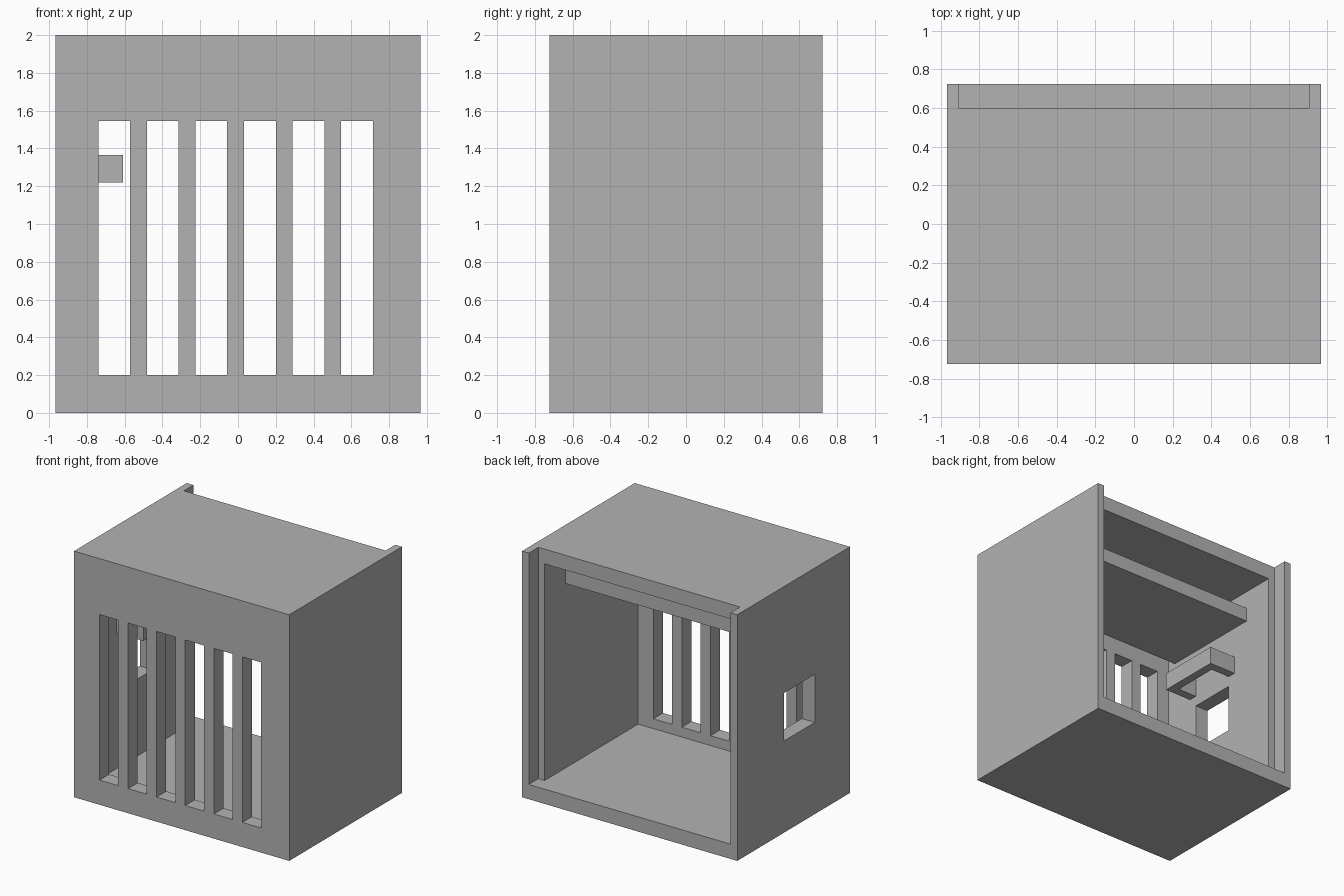
import bpy
import bmesh

default_cube = bpy.data.objects.get("Cube")
if default_cube:
    bpy.data.objects.remove(default_cube, do_unlink=True)

grey = bpy.data.materials.new("plain grey")
grey.use_nodes = True
colour = (0.45, 0.45, 0.45, 1)
grey.diffuse_color = colour
grey.node_tree.nodes["Principled BSDF"].inputs["Base Color"].default_value = colour


def add_object(name, bm):
    bmesh.ops.recalc_face_normals(bm, faces=bm.faces)
    mesh = bpy.data.meshes.new(name)
    bm.to_mesh(mesh)
    bm.free()
    mesh.materials.append(grey)
    obj = bpy.data.objects.new(name, mesh)
    bpy.context.collection.objects.link(obj)
    return obj


def box(name, x, y, z):
    """Box from its (low, high) limits on each axis."""
    bm = bmesh.new()
    bmesh.ops.create_cube(bm, size=1)
    for v in bm.verts:
        v.co = [lim[1] if c > 0 else lim[0] for c, lim in zip(v.co, (x, y, z))]
    return add_object(name, bm)


def prism(name, outline, z):
    """Flat outline in x and y, extruded between two heights."""
    bm = bmesh.new()
    face = bm.faces.new([bm.verts.new((px, py, z[0])) for px, py in outline])
    result = bmesh.ops.extrude_face_region(bm, geom=[face])
    for item in result["geom"]:
        if isinstance(item, bmesh.types.BMVert):
            item.co.z = z[1]
    return add_object(name, bm)


def cut(target, x, y, z):
    """Cut a box-shaped opening and discard the cutter."""
    cutter = box("cutter", x, y, z)
    cutter.hide_render = True
    mod = target.modifiers.new("opening", 'BOOLEAN')
    mod.operation = 'DIFFERENCE'
    mod.solver = 'EXACT'
    mod.object = cutter
    bpy.context.view_layer.objects.active = target
    bpy.ops.object.modifier_apply(modifier=mod.name)
    bpy.data.objects.remove(cutter, do_unlink=True)


# Cabinet: hollow box, open at the back
W, D, H = 0.967, 0.723, 2.0
INNER, WALL = 0.85, 0.12
cabinet = box("cabinet", (-W, W), (-D, D), (0, H))
cut(cabinet, (-INNER, INNER), (-0.6, 1), (WALL, H - WALL))

# Step for a back panel, running out through the top
cut(cabinet, (-0.907, 0.907), (0.6, 1), (WALL, H + 1))

# Row of tall slots in the front
for i in range(6):
    centre = -0.655 + i * 0.257
    cut(cabinet, (centre - 0.084, centre + 0.084), (-1, -0.5), (0.2, 1.545))

# Side window
WIN = (-0.273, 0.12)
cut(cabinet, (-1.2, -0.8), WIN, (0.745, 1.135))

# Shelf with a gap behind the front wall
box("shelf", (-INNER, INNER), (-0.525, 0.335), (1.62, 1.735))

# U-shaped bracket above the window
T = 0.07
lo, hi = WIN
outer = -0.61
prism("bracket", [(-INNER, lo - T), (outer, lo - T), (outer, hi + T), (-INNER, hi + T),
                  (-INNER, hi), (outer - T, hi), (outer - T, lo), (-INNER, lo)],
      (1.22, 1.365))
